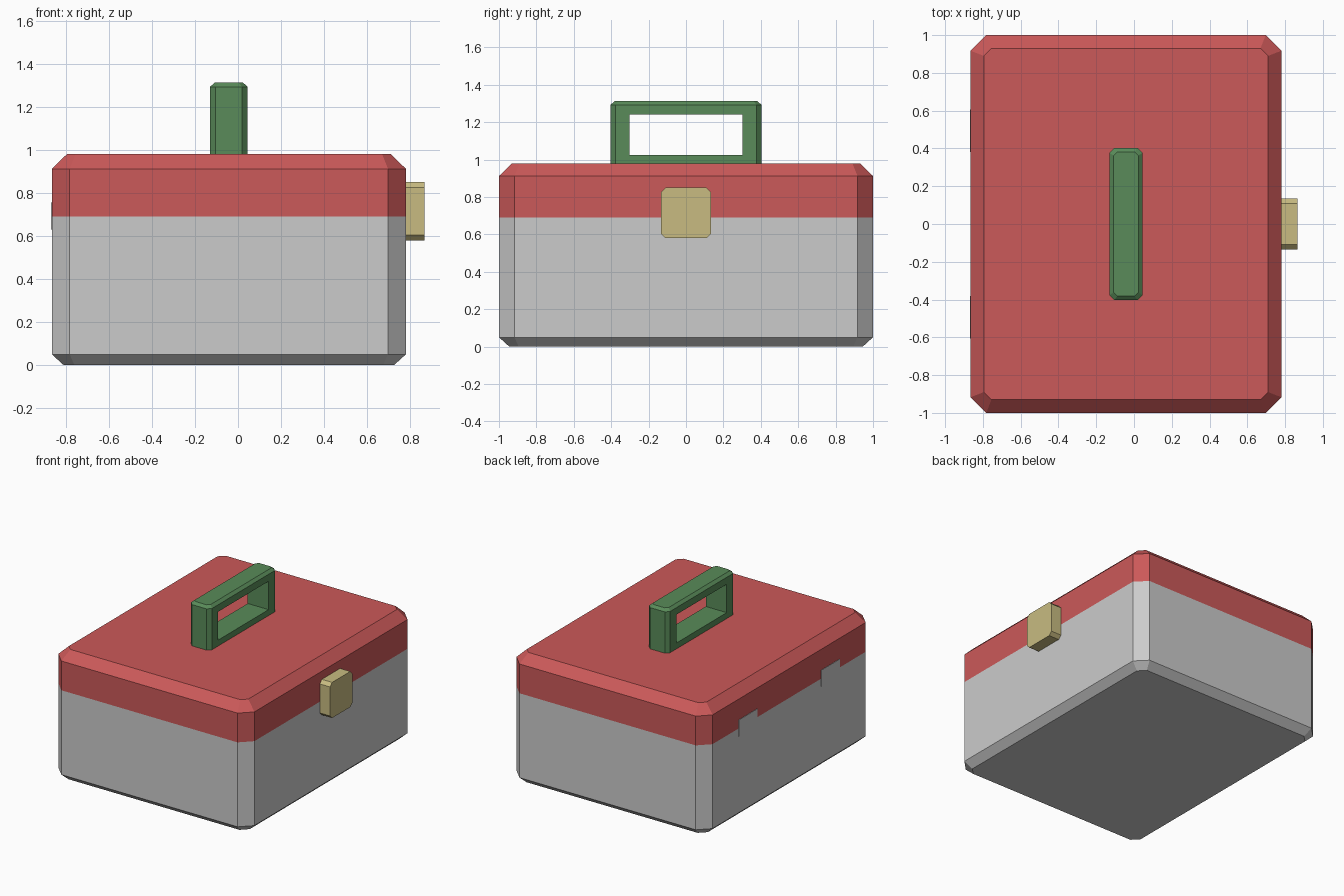
import bpy, bmesh

if "Cube" in bpy.data.objects:
    bpy.data.objects.remove(bpy.data.objects["Cube"])


def material(name, rgb):
    m = bpy.data.materials.new(name)
    m.diffuse_color = (*rgb, 1)
    m.use_nodes = True
    m.node_tree.nodes["Principled BSDF"].inputs["Base Color"].default_value = m.diffuse_color
    return m


RED = material("red", (0.60, 0.10, 0.10))
GREEN = material("green", (0.10, 0.26, 0.10))
BRASS = material("brass", (0.58, 0.50, 0.22))


def octagon(cx, hx, hy, cut, z):
    """Rectangle with cut corners, at height z."""
    return [(cx + x, y, z) for x, y in (
        (hx - cut, -hy), (hx, -hy + cut), (hx, hy - cut), (hx - cut, hy),
        (-hx + cut, hy), (-hx, hy - cut), (-hx, -hy + cut), (-hx + cut, -hy))]


def loft(name, rings, mat=None):
    """Skin a stack of rings and cap both ends."""
    bm = bmesh.new()
    loops = [[bm.verts.new(p) for p in r] for r in rings]
    n = len(rings[0])
    for a, b in zip(loops, loops[1:]):
        for i in range(n):
            j = (i + 1) % n
            bm.faces.new((a[i], a[j], b[j], b[i]))
    bm.faces.new(loops[0][::-1])
    bm.faces.new(loops[-1])
    bmesh.ops.recalc_face_normals(bm, faces=bm.faces)
    me = bpy.data.meshes.new(name)
    bm.to_mesh(me)
    bm.free()
    ob = bpy.data.objects.new(name, me)
    bpy.context.collection.objects.link(ob)
    if mat:
        me.materials.append(mat)
    return ob


def box(name, lo, hi, mat=None):
    (x0, y0, z0), (x1, y1, z1) = lo, hi
    return loft(name, [[(x0, y0, z), (x1, y0, z), (x1, y1, z), (x0, y1, z)]
                       for z in (z0, z1)], mat)


# Body and lid share one cut-corner outline
CX, HX, SEAM = -0.0425, 0.8225, 0.69
loft("body", [octagon(CX, HX - 0.055, 0.945, 0.05, 0),
              octagon(CX, HX, 1, 0.083, 0.05),
              octagon(CX, HX, 1, 0.083, SEAM)])
loft("lid", [octagon(CX, HX, 1, 0.083, SEAM),
             octagon(CX, HX, 1, 0.083, 0.912),
             octagon(CX, HX - 0.07, 0.93, 0.04, 0.98)], RED)

# Handle: chamfered block with a rectangular grip opening
handle = loft("handle", [octagon(CX, 0.0875, 0.403, 0.026, 0.975),
                         octagon(CX, 0.0875, 0.403, 0.026, 1.293),
                         octagon(CX, 0.066, 0.382, 0.02, 1.312)], GREEN)
cutter = box("grip_cutter", (-0.4, -0.302, 1.025), (0.3, 0.302, 1.24), GREEN)
mod = handle.modifiers.new("grip", "BOOLEAN")
mod.object, mod.operation, mod.solver = cutter, "DIFFERENCE", "EXACT"
bpy.context.view_layer.update()
cut_mesh = bpy.data.meshes.new_from_object(
    handle.evaluated_get(bpy.context.evaluated_depsgraph_get()))
handle.modifiers.clear()
handle.data = cut_mesh
bpy.data.objects.remove(cutter)

# Latch: cut-corner plate standing off the right side
loft("latch", [[(x, y, z + 0.715) for z, y, _ in octagon(0, 0.135, 0.134, 0.025, 0)]
               for x in (0.77, 0.866)], BRASS)

# Thin hinge plates on the left side
for name, s in (("hinge_front", -1), ("hinge_back", 1)):
    y0, y1 = sorted((s * 0.382, s * 0.607))
    box(name, (-0.868, y0, 0.63), (-0.84, y1, 0.755))
